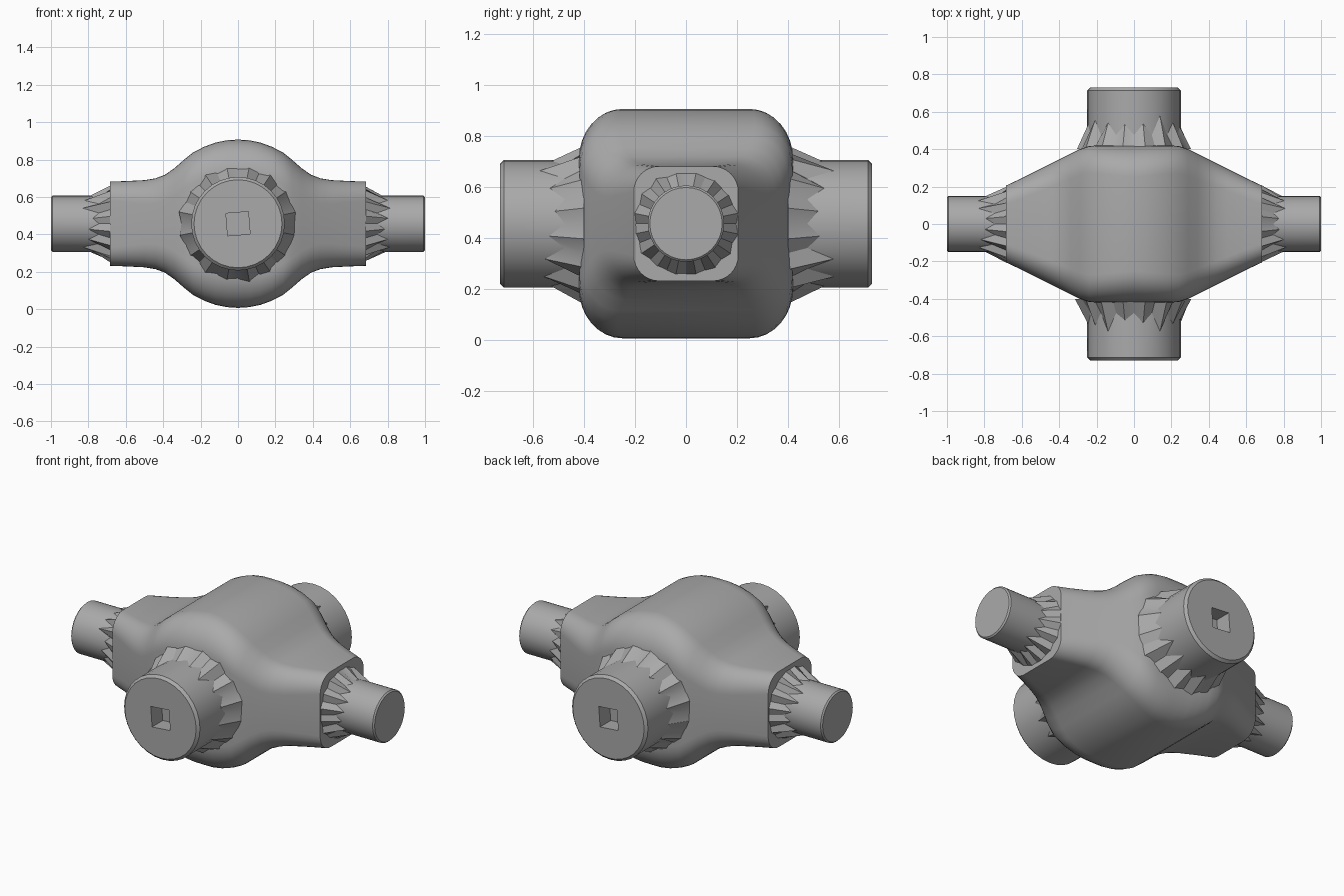
import bpy, bmesh, math, random
from mathutils import Matrix, Vector

if "Cube" in bpy.data.objects:
    bpy.data.objects.remove(bpy.data.objects["Cube"])

random.seed(4)
N = 32
CZ = 0.457

grey = bpy.data.materials.new("casting grey")
grey.diffuse_color = (0.40, 0.40, 0.40, 1)
grey.use_nodes = True
grey.node_tree.nodes["Principled BSDF"].inputs["Base Color"].default_value = grey.diffuse_color


def loft(name, rings, matrix, angle):
    """Skin a list of closed rings, capping both ends."""
    bm = bmesh.new()
    loops = [[bm.verts.new(matrix @ Vector(p)) for p in ring] for ring in rings]
    for a, b in zip(loops, loops[1:]):
        for i in range(len(a)):
            j = (i + 1) % len(a)
            bm.faces.new((a[i], a[j], b[j], b[i]))
    bm.faces.new(loops[0])
    bm.faces.new(loops[-1])
    bmesh.ops.recalc_face_normals(bm, faces=bm.faces)
    mesh = bpy.data.meshes.new(name)
    bm.to_mesh(mesh)
    bm.free()
    mesh.materials.append(grey)
    obj = bpy.data.objects.new(name, mesh)
    bpy.context.collection.objects.link(obj)
    bpy.ops.object.select_all(action='DESELECT')
    obj.select_set(True)
    bpy.context.view_layer.objects.active = obj
    bpy.ops.object.shade_smooth_by_angle(angle=math.radians(angle))


def section(x, w, h, cy, cz):
    """Rounded rectangle across x with corner radii cy, cz."""
    pts = []
    for q, (sy, sz) in enumerate(((1, 1), (-1, 1), (-1, -1), (1, -1))):
        for k in range(9):
            a = math.pi / 2 * (q + k / 8)
            pts.append((x, sy * (w - cy) + cy * math.cos(a),
                        sz * (h - cz) + cz * math.sin(a)))
    return pts


# Housing: domed centre running out to narrow square-shouldered arms
half = [(0, .42, .45), (.06, .42, .446), (.12, .42, .434), (.18, .42, .412),
        (.24, .417, .381), (.29, .40, .341), (.34, .375, .297),
        (.39, .35, .262), (.44, .325, .243), (.50, .295, .233),
        (.60, .245, .228), (.685, .205, .225)]
profile = [(-x, w, h) for x, w, h in reversed(half[1:])] + half
body = []
for x, w, h in profile:
    t = abs(x) / .685
    body.append(section(x, w, h, .17 - .07 * t, .20 - .10 * t))
loft("housing", body, Matrix.Translation((0, 0, CZ)), 35)


def ring(x, r):
    return [(x, r * math.cos(2 * math.pi * i / N), r * math.sin(2 * math.pi * i / N))
            for i in range(N)]


def square(x, s, turn=0.08):
    pts = []
    for i in range(N):
        a = 2 * math.pi * i / N
        r = s / max(abs(math.cos(a)), abs(math.sin(a)))
        pts.append((x, r * math.cos(a + turn), r * math.sin(a + turn)))
    return pts


def shaft(name, turn, r, start, end, flare, reach, bevel, socket):
    """Round stub with a jagged flared root, optionally a square socket."""
    root, tips = [], []
    for i in range(N):
        a = 2 * math.pi * i / N
        c, s = math.cos(a), math.sin(a)
        diagonal = abs(math.sin(2 * a))
        spike = (i % 2) * (.35 + .65 * diagonal) * random.uniform(.5, 1)
        rr = flare * random.uniform(.94, 1.0) if i % 2 else flare * .93
        root.append((start, rr * c, rr * s))
        x = start + reach * (.40 + .60 * spike)
        tips.append((x, r * c, r * s))
    rings = [root, tips, ring(end - bevel, r), ring(end, r - bevel)]
    if socket:
        rings += [square(end, .06), square(end - .10, .06)]
    m = Matrix.Translation((0, 0, CZ)) @ Matrix.Rotation(turn, 4, 'Z')
    loft(name, rings, m, 30)


# Large socketed stubs front and back, small plain stubs left and right
for name, turn in (("front_stub", -math.pi / 2), ("back_stub", math.pi / 2)):
    shaft(name, turn, .25, .40, .73, .325, .19, .015, True)
for name, turn in (("right_stub", 0), ("left_stub", math.pi)):
    shaft(name, turn, .15, .68, 1.0, .215, .16, .008, False)
